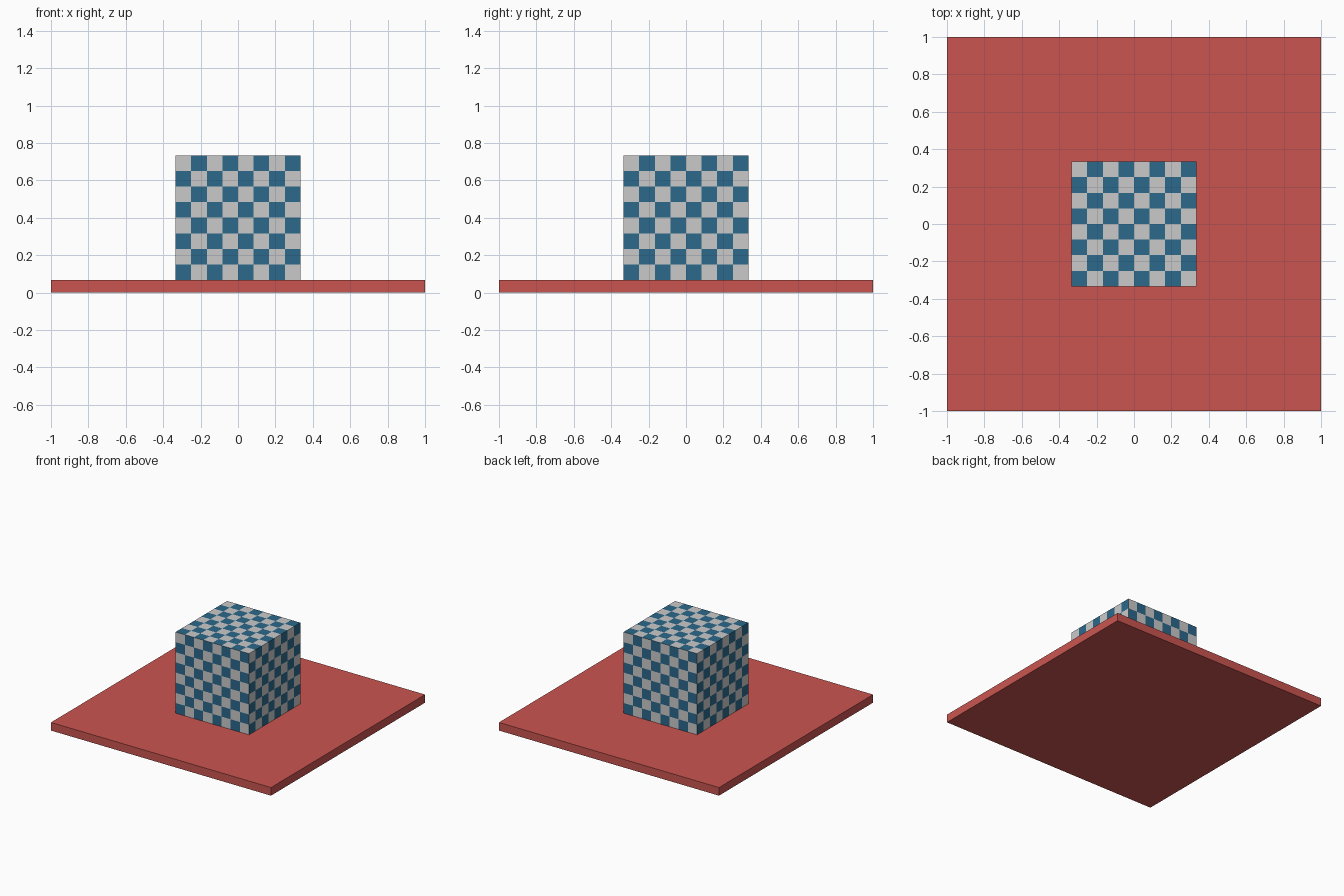
import bpy, bmesh, math
from mathutils import Matrix

if "Cube" in bpy.data.objects:
    bpy.data.objects.remove(bpy.data.objects["Cube"])

BASE_H = 0.0667      # slab thickness
CUBE = 0.6667        # cube edge length
N = 8                # checks per edge


def material(name, rgb):
    m = bpy.data.materials.new(name)
    m.diffuse_color = (*rgb, 1.0)
    m.use_nodes = True
    m.node_tree.nodes["Principled BSDF"].inputs["Base Color"].default_value = m.diffuse_color
    return m


def box(name, size, z0, mats, cuts=0):
    """Box standing on z0, optionally gridded; returns object and bmesh."""
    bm = bmesh.new()
    bmesh.ops.create_cube(bm, size=1.0)
    if cuts:
        bmesh.ops.subdivide_edges(bm, edges=bm.edges[:], cuts=cuts, use_grid_fill=True)
    bmesh.ops.transform(bm, verts=bm.verts[:],
                        matrix=Matrix.Translation((0, 0, z0 + size[2] / 2)) @ Matrix.Diagonal((*size, 1)))
    bm.normal_update()
    me = bpy.data.meshes.new(name)
    ob = bpy.data.objects.new(name, me)
    bpy.context.collection.objects.link(ob)
    for m in mats:
        me.materials.append(m)
    return ob, bm


red = material("red", (0.59, 0.091, 0.079))
light_grey = material("light_grey", (0.59, 0.59, 0.59))
blue = material("blue", (0.025, 0.14, 0.26))

# Flat square base slab
slab, bm = box("base_slab", (2, 2, BASE_H), 0, [red])
bm.to_mesh(slab.data)
bm.free()

# Checkered cube: every side reads the same when seen from outside
cube, bm = box("checkered_cube", (CUBE, CUBE, CUBE), BASE_H, [light_grey, blue], N - 1)
for f in bm.faces:
    c, n = f.calc_center_median(), f.normal
    cell = [math.floor(v / CUBE * N) for v in (c.x + CUBE / 2, c.y + CUBE / 2, c.z - BASE_H)]
    axis = max(range(3), key=lambda k: abs(n[k]))
    parity = sum(cell[k] for k in range(3) if k != axis)
    if n.y > 0.5 or n.x < -0.5:      # back and left run the other way
        parity += 1
    f.material_index = 1 if parity % 2 == 0 else 0
bm.to_mesh(cube.data)
bm.free()
